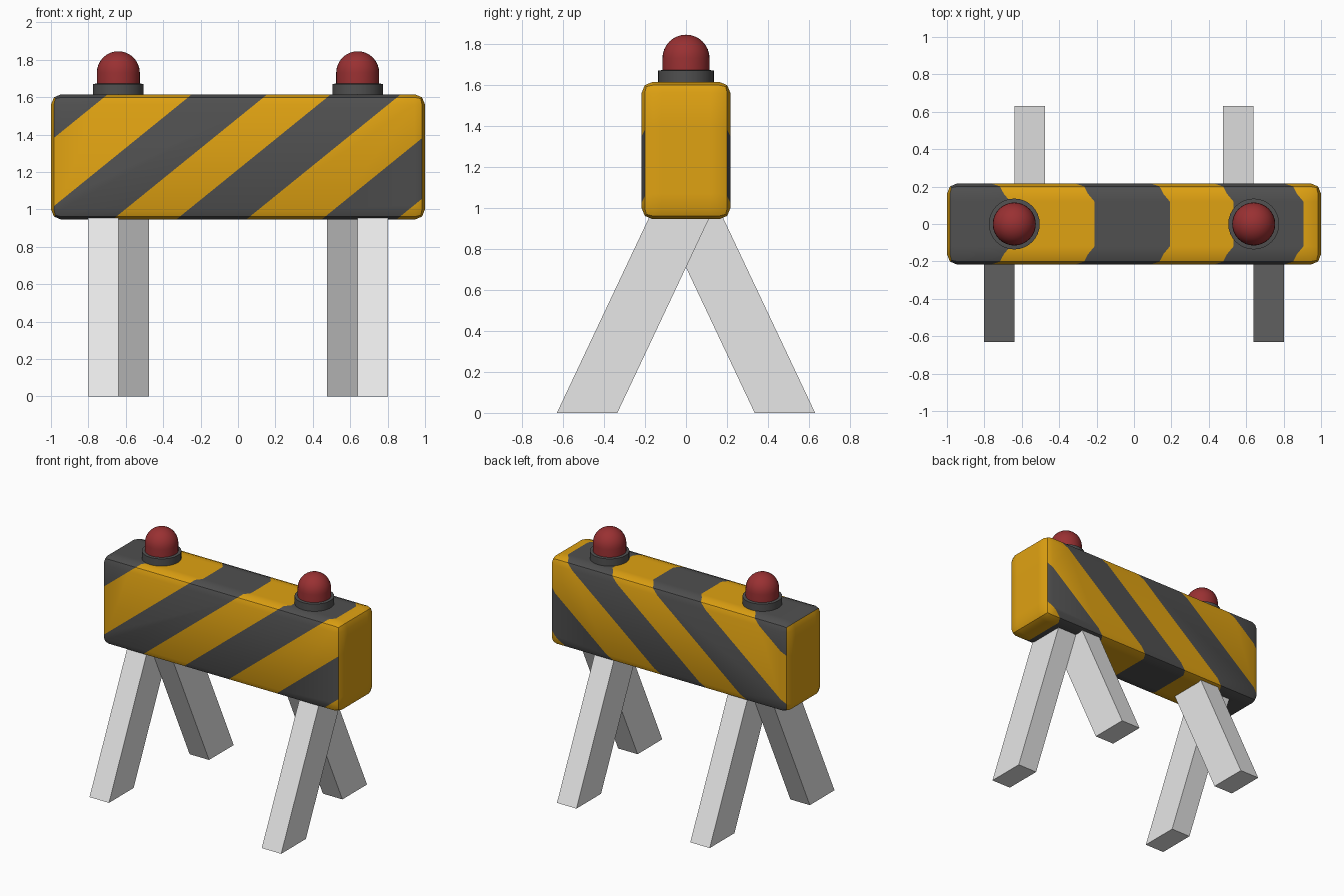
import bpy, bmesh, math
from mathutils import Vector

if "Cube" in bpy.data.objects:
    bpy.data.objects.remove(bpy.data.objects["Cube"])


def material(name, rgb):
    m = bpy.data.materials.new(name)
    m.diffuse_color = (*rgb, 1)
    m.use_nodes = True
    m.node_tree.nodes["Principled BSDF"].inputs["Base Color"].default_value = m.diffuse_color
    return m


YELLOW = material("warning yellow", (0.74, 0.36, 0.006))
DARK = material("dark grey", (0.08, 0.08, 0.08))
GREY = material("light grey", (0.8, 0.8, 0.8))
RED = material("lamp red", (0.32, 0.03, 0.032))


def make_object(name, bm, mats, smooth=False):
    bmesh.ops.recalc_face_normals(bm, faces=bm.faces)
    me = bpy.data.meshes.new(name)
    bm.to_mesh(me)
    bm.free()
    for m in mats:
        me.materials.append(m)
    ob = bpy.data.objects.new(name, me)
    bpy.context.collection.objects.link(ob)
    if smooth:
        bpy.ops.object.select_all(action='DESELECT')
        ob.select_set(True)
        bpy.context.view_layer.objects.active = ob
        bpy.ops.object.shade_smooth_by_angle(angle=math.radians(30))
    return ob


def cut(bm, co, no):
    bmesh.ops.bisect_plane(bm, geom=bm.verts[:] + bm.edges[:] + bm.faces[:],
                           plane_co=co, plane_no=no, dist=1e-5)


# striped board: bevelled box, cut along slanted stripe planes
SLOPE, MID = 0.81, 1.28
STRIPES = [-1.11, -0.66, -0.257, 0.083, 0.457, 0.86, 1.26]
bm = bmesh.new()
bmesh.ops.create_cube(bm, size=1)
for v in bm.verts:
    v.co = Vector((v.co.x * 2, v.co.y * 0.434, MID + v.co.z * 0.67))
bmesh.ops.bevel(bm, geom=bm.edges[:], offset=0.055, segments=2, profile=0.5, affect='EDGES')
for u in STRIPES:
    cut(bm, (u, 0, MID), (SLOPE, 0, -1))
for y in (-0.12, 0.12):
    cut(bm, (0, y, 0), (0, 1, 0))
bm.normal_update()
for f in bm.faces:
    n, c = f.normal, f.calc_center_median()
    end_cap = abs(n.x) > max(abs(n.y), abs(n.z))
    band = sum(c.x - (c.z - MID) / SLOPE > u for u in STRIPES)
    f.material_index = 0 if end_cap or band % 2 else 1
# stripes bow slightly across the top
for v in bm.verts:
    if v.co.z > 1.61 and abs(v.co.y) < 0.13 and abs(v.co.x) < 0.93:
        v.co.x += 0.035
make_object("striped_board", bm, [YELLOW, DARK], True)


# crossed legs: slanted bars, the front pair outside the back pair
def leg(name, x0, x1, side):
    bm = bmesh.new()
    profile = [(0.63, 0), (0.335, 0), (-0.137, 1.0), (0.158, 1.0)]
    f = bm.faces.new([bm.verts.new((x0, y * side, z)) for y, z in profile])
    ext = bmesh.ops.extrude_face_region(bm, geom=[f])
    bmesh.ops.translate(bm, vec=(x1 - x0, 0, 0),
                        verts=[g for g in ext["geom"] if isinstance(g, bmesh.types.BMVert)])
    make_object(name, bm, [GREY])


for s, label in ((-1, "left"), (1, "right")):
    leg("front_leg_" + label, s * 0.64, s * 0.803, -1)
    leg("back_leg_" + label, s * 0.477, s * 0.64, 1)


# warning lamps: lathed collar and domed lens
def lathe(name, x, profile, mat, steps=32):
    bm = bmesh.new()
    vs = [bm.verts.new((x + r, 0, z)) for r, z in profile]
    es = [bm.edges.new(p) for p in zip(vs, vs[1:])]
    bmesh.ops.spin(bm, geom=vs + es, cent=(x, 0, 0), axis=(0, 0, 1),
                   angle=2 * math.pi, steps=steps)
    bmesh.ops.remove_doubles(bm, verts=bm.verts, dist=1e-4)
    make_object(name, bm, [mat], True)


R = 0.115
collar = [(0, 1.6), (0.136, 1.6), (0.136, 1.67), (0.118, 1.672), (0, 1.672)]
dome = [(0, 1.65), (R, 1.65)] + [
    (R * math.cos(a), 1.73 + R * math.sin(a))
    for a in (i * math.pi / 16 for i in range(8))] + [(0, 1.73 + R)]
for s, label in ((-1, "left"), (1, "right")):
    lathe("lamp_collar_" + label, s * 0.64, collar, DARK)
    lathe("lamp_lens_" + label, s * 0.64, dome, RED)
